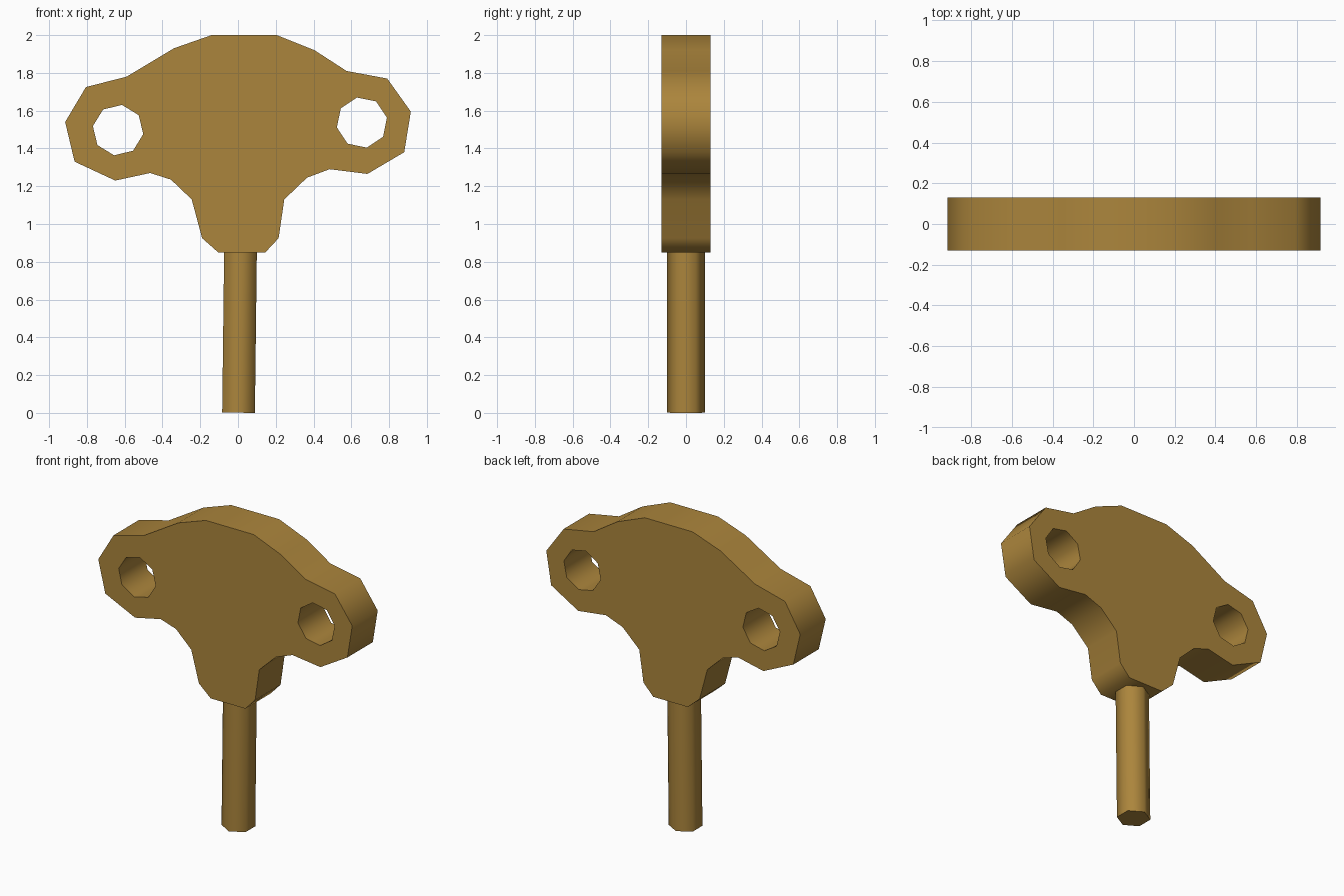
import bpy, bmesh, math
from mathutils import Matrix, Vector

cube = bpy.data.objects.get("Cube")
if cube:
    bpy.data.objects.remove(cube, do_unlink=True)

brass = bpy.data.materials.new("aged_brass")
brass.use_nodes = True
colour = (0.41, 0.235, 0.045, 1)
brass.diffuse_color = colour
brass.node_tree.nodes["Principled BSDF"].inputs["Base Color"].default_value = colour


def finish(bm, name):
    """Turn a bmesh into a smooth-shaded object with sharp rims."""
    bmesh.ops.recalc_face_normals(bm, faces=bm.faces[:])
    mesh = bpy.data.meshes.new(name)
    bm.to_mesh(mesh)
    bm.free()
    mesh.materials.append(brass)
    obj = bpy.data.objects.new(name, mesh)
    bpy.context.collection.objects.link(obj)
    bpy.ops.object.select_all(action='DESELECT')
    obj.select_set(True)
    bpy.context.view_layer.objects.active = obj
    bpy.ops.object.shade_smooth_by_angle(angle=math.radians(65))
    return obj


def add_loop(bm, points, y):
    """Closed loop of edges in the xz plane."""
    verts = [bm.verts.new((x, y, z)) for x, z in points]
    return [bm.edges.new((v, verts[i - 1])) for i, v in enumerate(verts)]


def octagon(cx, cz, radius, turn):
    angles = [math.radians(turn + 45 * i) for i in range(8)]
    return [(cx + radius * math.cos(a), cz + radius * math.sin(a)) for a in angles]


# Winged grip: hand-cut outline with two finger holes, extruded in depth
outline = [
    (-.14, 2), (.205, 2), (.405, 1.92), (.575, 1.81), (.79, 1.77), (.915, 1.595),
    (.88, 1.38), (.685, 1.265), (.485, 1.29), (.365, 1.245), (.245, 1.13),
    (.215, .925), (.145, .85), (-.105, .85), (-.19, .925), (-.245, 1.13),
    (-.355, 1.235), (-.465, 1.27), (-.65, 1.23), (-.865, 1.33), (-.915, 1.54),
    (-.805, 1.725), (-.59, 1.78), (-.34, 1.93),
]
half_depth = 0.131
bm = bmesh.new()
edges = add_loop(bm, outline, -half_depth)
edges += add_loop(bm, octagon(-.635, 1.497, .135, -9), -half_depth)
edges += add_loop(bm, octagon(.656, 1.537, .135, 11), -half_depth)
bmesh.ops.triangle_fill(bm, edges=edges, use_beauty=True, normal=(0, -1, 0))
back = bmesh.ops.extrude_face_region(bm, geom=bm.faces[:], use_keep_orig=True)["geom"]
bmesh.ops.translate(bm, vec=(0, 2 * half_depth, 0),
                    verts=[g for g in back if isinstance(g, bmesh.types.BMVert)])
finish(bm, "winged_grip")

# Shaft: six-sided rod, leaning very slightly, set into the grip
length = 0.95
bm = bmesh.new()
bmesh.ops.create_cone(bm, cap_ends=True, segments=6, radius1=.1, radius2=.1, depth=length)
spread = max(v.co.y for v in bm.verts)
if spread < .095:
    bmesh.ops.rotate(bm, verts=bm.verts[:], matrix=Matrix.Rotation(math.radians(30), 3, 'Z'))
bmesh.ops.translate(bm, verts=bm.verts[:], vec=(0, 0, length / 2))
bmesh.ops.rotate(bm, verts=bm.verts[:], matrix=Matrix.Rotation(0.012, 3, 'Y'))
lowest = min(v.co.z for v in bm.verts)
bmesh.ops.translate(bm, verts=bm.verts[:], vec=Vector((.003, 0, -lowest)))
finish(bm, "shaft")
